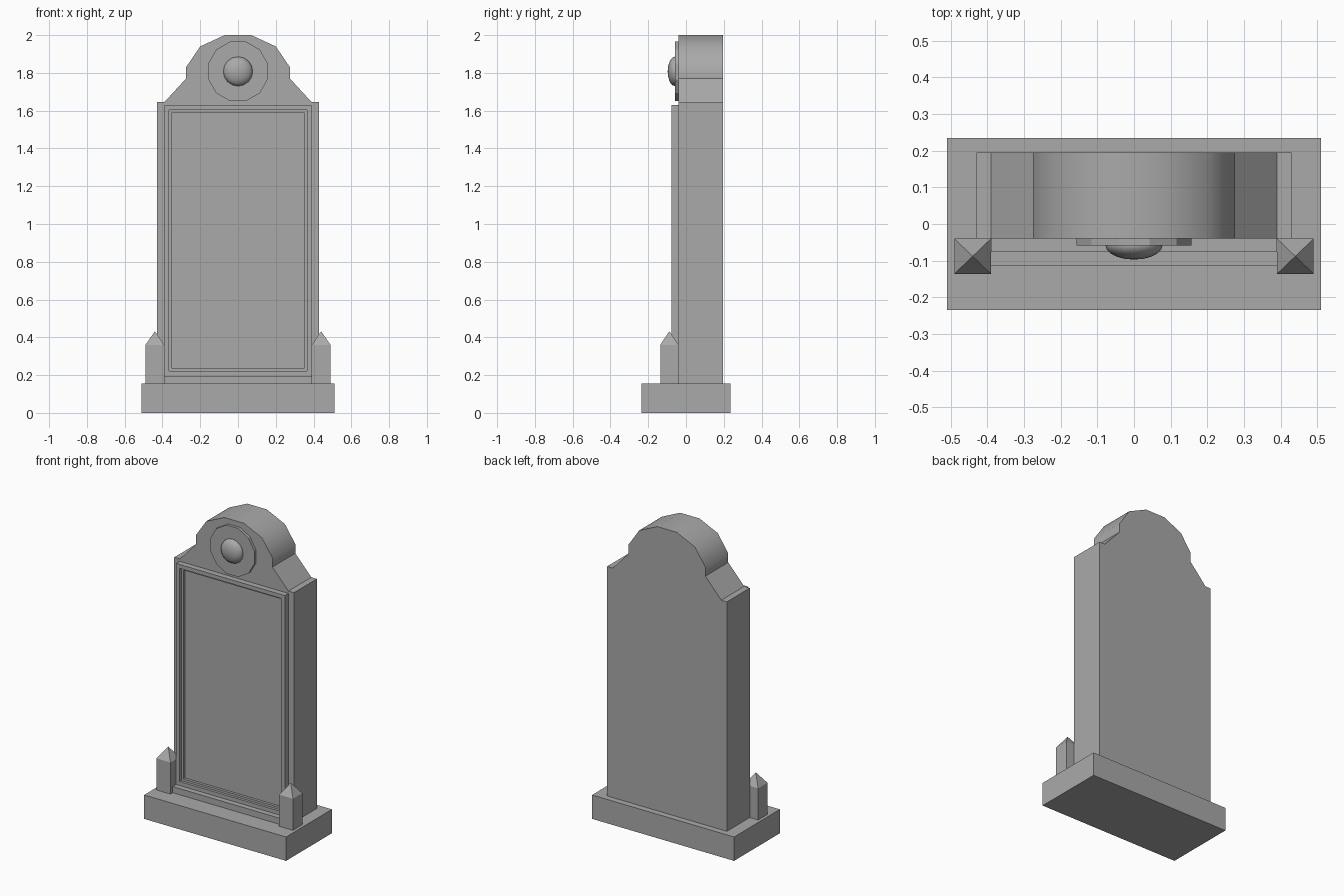
import bpy, bmesh, math
from mathutils import Matrix

if "Cube" in bpy.data.objects:
    bpy.data.objects.remove(bpy.data.objects["Cube"], do_unlink=True)

# Single stone colour
stone = bpy.data.materials.new("grey_stone")
stone.use_nodes = True
grey = (0.4, 0.4, 0.4, 1)
stone.diffuse_color = grey
stone.node_tree.nodes["Principled BSDF"].inputs["Base Color"].default_value = grey


def finish(name, bm, smooth=None):
    bmesh.ops.recalc_face_normals(bm, faces=bm.faces[:])
    mesh = bpy.data.meshes.new(name)
    bm.to_mesh(mesh)
    bm.free()
    mesh.materials.append(stone)
    obj = bpy.data.objects.new(name, mesh)
    bpy.context.collection.objects.link(obj)
    if smooth:
        bpy.ops.object.select_all(action="DESELECT")
        obj.select_set(True)
        bpy.context.view_layer.objects.active = obj
        bpy.ops.object.shade_smooth_by_angle(angle=math.radians(smooth))
    return obj


def box_mesh(x, y, z):
    """Box from (low, high) ranges on each axis."""
    bm = bmesh.new()
    size = Matrix.Diagonal([r[1] - r[0] for r in (x, y, z)] + [1])
    centre = Matrix.Translation([(r[0] + r[1]) / 2 for r in (x, y, z)])
    bmesh.ops.create_cube(bm, size=1, matrix=centre @ size)
    return bm


def front_face(bm):
    bm.normal_update()
    return min(bm.faces, key=lambda f: f.calc_center_median().y + f.normal.y)


# Base block and the low step in front of the slab
finish("base", box_mesh((-0.51, 0.51), (-0.235, 0.235), (0, 0.155)))
finish("front_step", box_mesh((-0.39, 0.39), (-0.113, -0.04), (0.155, 0.195)))

# Upright slab: mirrored outline with shoulders and arched crown, extruded back
half = [(0.43, 0.155), (0.43, 1.645), (0.39, 1.645), (0.275, 1.77),
        (0.275, 1.83), (0.2, 1.94), (0.07, 2.0)]
outline = half + [(-x, z) for x, z in reversed(half)]
bm = bmesh.new()
face = bm.faces.new([bm.verts.new((x, -0.04, z)) for x, z in outline])
back = bmesh.ops.extrude_face_region(bm, geom=[face])["geom"]
bmesh.ops.translate(bm, vec=(0, 0.235, 0),
                    verts=[v for v in back if isinstance(v, bmesh.types.BMVert)])
finish("slab", bm, smooth=40)

# Raised frame with a twice stepped recessed panel
bm = box_mesh((-0.39, 0.39), (-0.077, -0.04), (0.195, 1.63))
panel = front_face(bm)
for border in (0.036, 0.02):
    bmesh.ops.inset_region(bm, faces=[panel], thickness=border, depth=0)
    bmesh.ops.inset_region(bm, faces=[panel], thickness=0, depth=-0.017)
finish("panel_frame", bm)

# Corner posts with pyramid caps
for side, name in ((1, "left_post"), (-1, "right_post")):
    bm = box_mesh(sorted((side * 0.39, side * 0.49)), (-0.136, -0.04), (0.155, 0.36))
    bm.normal_update()
    top = max(bm.faces, key=lambda f: f.calc_center_median().z)
    tip = bmesh.ops.poke(bm, faces=[top])["verts"][0]
    tip.co.z = 0.432
    finish(name, bm)

# Twelve sided medallion on the crown
bm = bmesh.new()
bmesh.ops.create_cone(bm, cap_ends=True, segments=12, radius1=0.163, radius2=0.163, depth=0.02,
                      matrix=Matrix.Translation((0, -0.048, 1.808))
                      @ Matrix.Rotation(math.pi / 2, 4, "X")
                      @ Matrix.Rotation(math.pi / 12, 4, "Z"))
finish("medallion", bm)

# Smooth domed boss in the middle of the medallion
bm = bmesh.new()
bmesh.ops.create_uvsphere(bm, u_segments=16, v_segments=10, radius=1,
                          matrix=Matrix.Translation((0, -0.058, 1.808))
                          @ Matrix.Diagonal((0.078, 0.039, 0.078, 1))
                          @ Matrix.Rotation(math.pi / 2, 4, "X"))
finish("boss", bm, smooth=60)
